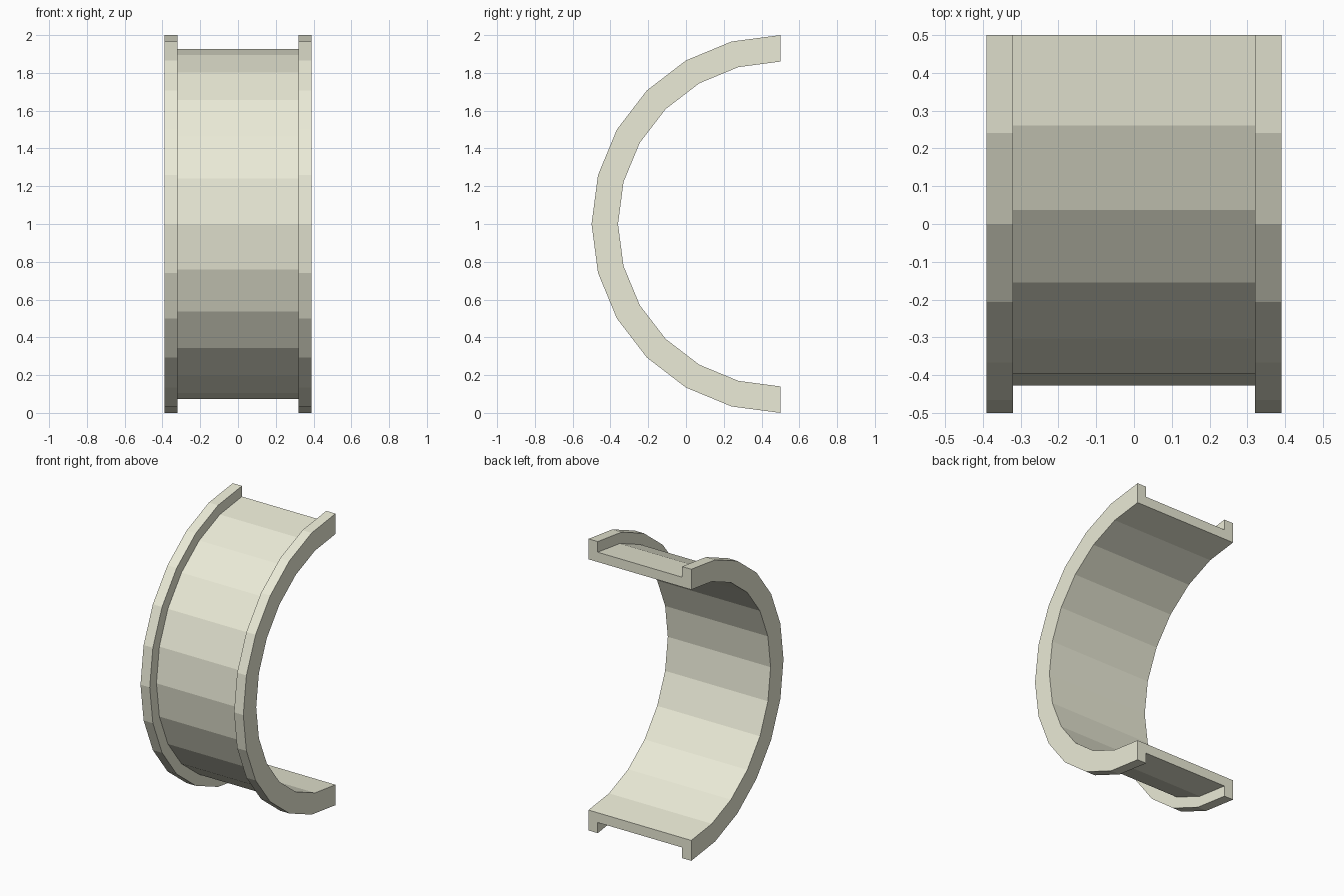
import bpy, bmesh
from math import sin, cos, pi

if "Cube" in bpy.data.objects:
    bpy.data.objects.remove(bpy.data.objects["Cube"])

SEGMENTS = 12
CENTRE_Y, CENTRE_Z = 0.5, 1.0

# Channel cross-section as (x, radius): thin band with a raised rim on each side
half = [(0.39, 0.86), (0.39, 1.0), (0.32, 1.0), (0.32, 0.927)]
profile = half + [(-x, r) for x, r in reversed(half)]

# Sweep the section through a half circle, opening towards the back
bm = bmesh.new()
rings = []
for i in range(SEGMENTS + 1):
    a = pi * i / SEGMENTS
    rings.append([bm.verts.new((x, CENTRE_Y - r * sin(a), CENTRE_Z + r * cos(a)))
                  for x, r in profile])

n = len(profile)
for a, b in zip(rings, rings[1:]):
    for j in range(n):
        k = (j + 1) % n
        bm.faces.new((a[j], a[k], b[k], b[j]))

# Flat cut ends
bm.faces.new(rings[0])
bm.faces.new(list(reversed(rings[-1])))
bmesh.ops.recalc_face_normals(bm, faces=bm.faces)

mesh = bpy.data.meshes.new("half_ring_channel")
bm.to_mesh(mesh)
bm.free()
ring = bpy.data.objects.new("half_ring_channel", mesh)
bpy.context.collection.objects.link(ring)

# Pale cream colour
mat = bpy.data.materials.new("cream")
mat.diffuse_color = (0.83, 0.83, 0.68, 1.0)
mat.use_nodes = True
mat.node_tree.nodes["Principled BSDF"].inputs["Base Color"].default_value = mat.diffuse_color
mesh.materials.append(mat)
